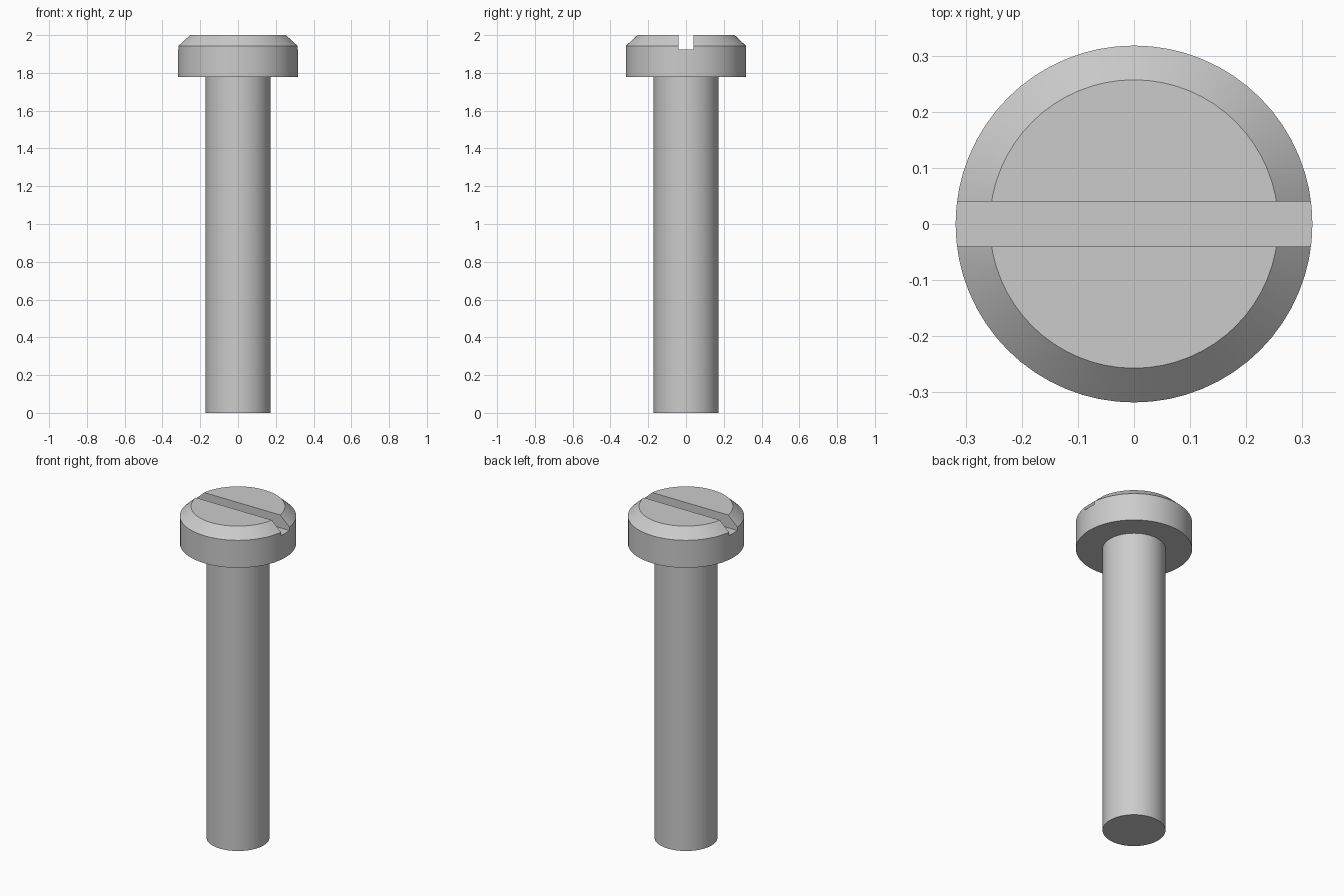
import bpy, bmesh, math

if "Cube" in bpy.data.objects:
    bpy.data.objects.remove(bpy.data.objects["Cube"])

SIDES = 64

def lathe(name, profile):
    """Spin a (radius, z) profile round the z axis and cap both ends."""
    bm = bmesh.new()
    rings = [[bm.verts.new((r * math.cos(2 * math.pi * i / SIDES),
                            r * math.sin(2 * math.pi * i / SIDES), z))
              for i in range(SIDES)] for r, z in profile]
    for low, high in zip(rings, rings[1:]):
        for i in range(SIDES):
            j = (i + 1) % SIDES
            bm.faces.new((low[i], low[j], high[j], high[i]))
    bm.faces.new(rings[0][::-1])
    bm.faces.new(rings[-1])
    mesh = bpy.data.meshes.new(name)
    bm.to_mesh(mesh)
    bm.free()
    obj = bpy.data.objects.new(name, mesh)
    bpy.context.collection.objects.link(obj)
    return obj

# Shaft, head and chamfered rim in one closed profile
screw = lathe("slotted_screw", [(0.172, 0), (0.172, 1.777), (0.318, 1.777),
                                (0.318, 1.943), (0.257, 2.0)])

# Driver slot across the head
bpy.ops.mesh.primitive_cube_add(size=1, location=(0, 0, 2.023))
cutter = bpy.context.object
cutter.name = "slot_cutter"
cutter.scale = (1.0, 0.08, 0.2)
cutter.hide_render = True

slot = screw.modifiers.new("slot", 'BOOLEAN')
slot.operation = 'DIFFERENCE'
slot.solver = 'EXACT'
slot.object = cutter

bpy.ops.object.select_all(action='DESELECT')
screw.select_set(True)
bpy.context.view_layer.objects.active = screw
bpy.ops.object.modifier_apply(modifier=slot.name)
bpy.data.objects.remove(cutter)

# Smooth round walls, crisp edges
bpy.ops.object.shade_smooth_by_angle(angle=math.radians(30))
